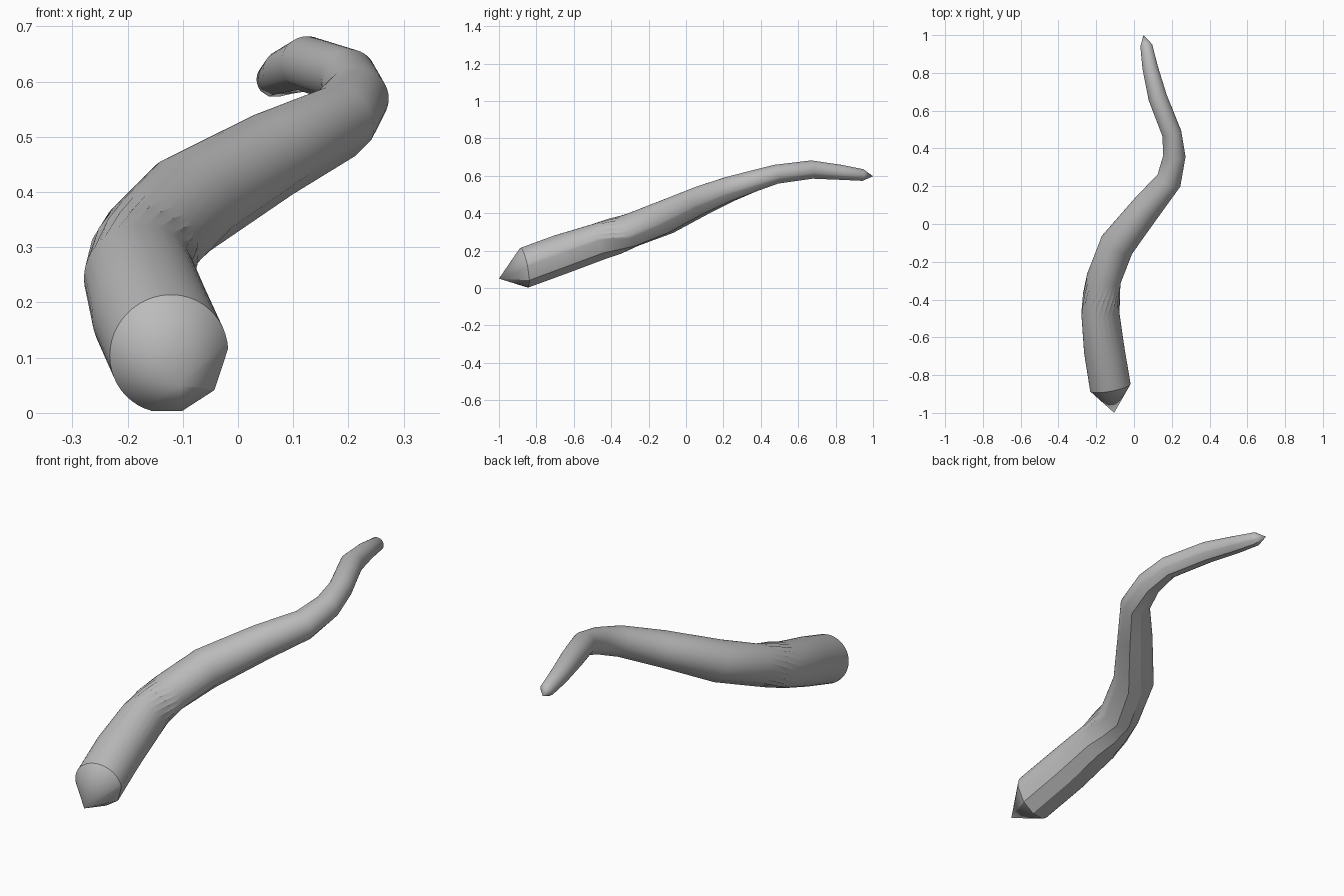
import bpy, bmesh, math
from mathutils import Vector

cube = bpy.data.objects.get("Cube")
if cube:
    bpy.data.objects.remove(cube, do_unlink=True)

grey = bpy.data.materials.new("plain grey")
grey.use_nodes = True
colour = (0.5, 0.5, 0.5, 1)
grey.diffuse_color = colour
grey.node_tree.nodes["Principled BSDF"].inputs["Base Color"].default_value = colour

# Centre line stations: x, y, z, radius
ROOT, TIP = Vector((-0.105, -1, 0.05)), Vector((0.05, 1, 0.597))
PATH = [
    (-0.125, -0.865, 0.107, 0.109), (-0.157, -0.67, 0.178, 0.108),
    (-0.178, -0.47, 0.245, 0.101), (-0.172, -0.38, 0.277, 0.096),
    (-0.160, -0.29, 0.308, 0.092), (-0.090, -0.11, 0.377, 0.093),
    (0.065, 0.085, 0.468, 0.080), (0.185, 0.23, 0.527, 0.068),
    (0.214, 0.36, 0.570, 0.059), (0.200, 0.48, 0.607, 0.052),
    (0.125, 0.67, 0.632, 0.050), (0.085, 0.83, 0.617, 0.041),
    (0.065, 0.945, 0.603, 0.032),
]
PLEAT = 3      # station carrying the creased band
TWIST = 0.3    # turn per station across the band

# Fine spacing over the top and left, coarse facets at lower right
ANGLES = [math.radians(5 + 250 * i / 34) for i in range(35)]
ANGLES += [math.radians(a) for a in (285, 322)]

centres = [Vector(p[:3]) for p in PATH]
line = [ROOT] + centres + [TIP]


def ring(bm, i):
    """Cross-section square to the centre line."""
    t = (line[i + 2] - line[i]).normalized()
    if i == 0:
        t = Vector((-0.18, 0.97, 0.19)).normalized()
    u = t.cross(Vector((0, 0, 1))).normalized()
    v = u.cross(t)
    turn = TWIST * min(max(i - PLEAT + 1, 0), 2)
    verts = []
    for k, a in enumerate(ANGLES):
        r = PATH[i][3]
        if i == PLEAT:
            r *= 1.035 if k % 2 else 0.965
        a -= turn
        verts.append(bm.verts.new(centres[i] + r * (u * math.cos(a) + v * math.sin(a))))
    return verts


bm = bmesh.new()
rings = [ring(bm, i) for i in range(len(PATH))]
n = len(ANGLES)
for a, b in zip(rings, rings[1:]):
    for k in range(n):
        j = (k + 1) % n
        bm.faces.new((a[k], a[j], b[j], b[k]))

# Pointed ends
root, tip = bm.verts.new(ROOT), bm.verts.new(TIP)
for k in range(n):
    j = (k + 1) % n
    bm.faces.new((root, rings[0][j], rings[0][k]))
    bm.faces.new((tip, rings[-1][k], rings[-1][j]))
bmesh.ops.recalc_face_normals(bm, faces=bm.faces)

mesh = bpy.data.meshes.new("tapered_horn")
bm.to_mesh(mesh)
bm.free()
mesh.materials.append(grey)
horn = bpy.data.objects.new("tapered_horn", mesh)
bpy.context.collection.objects.link(horn)

bpy.ops.object.select_all(action="DESELECT")
horn.select_set(True)
bpy.context.view_layer.objects.active = horn
bpy.ops.object.shade_smooth_by_angle(angle=math.radians(30))
